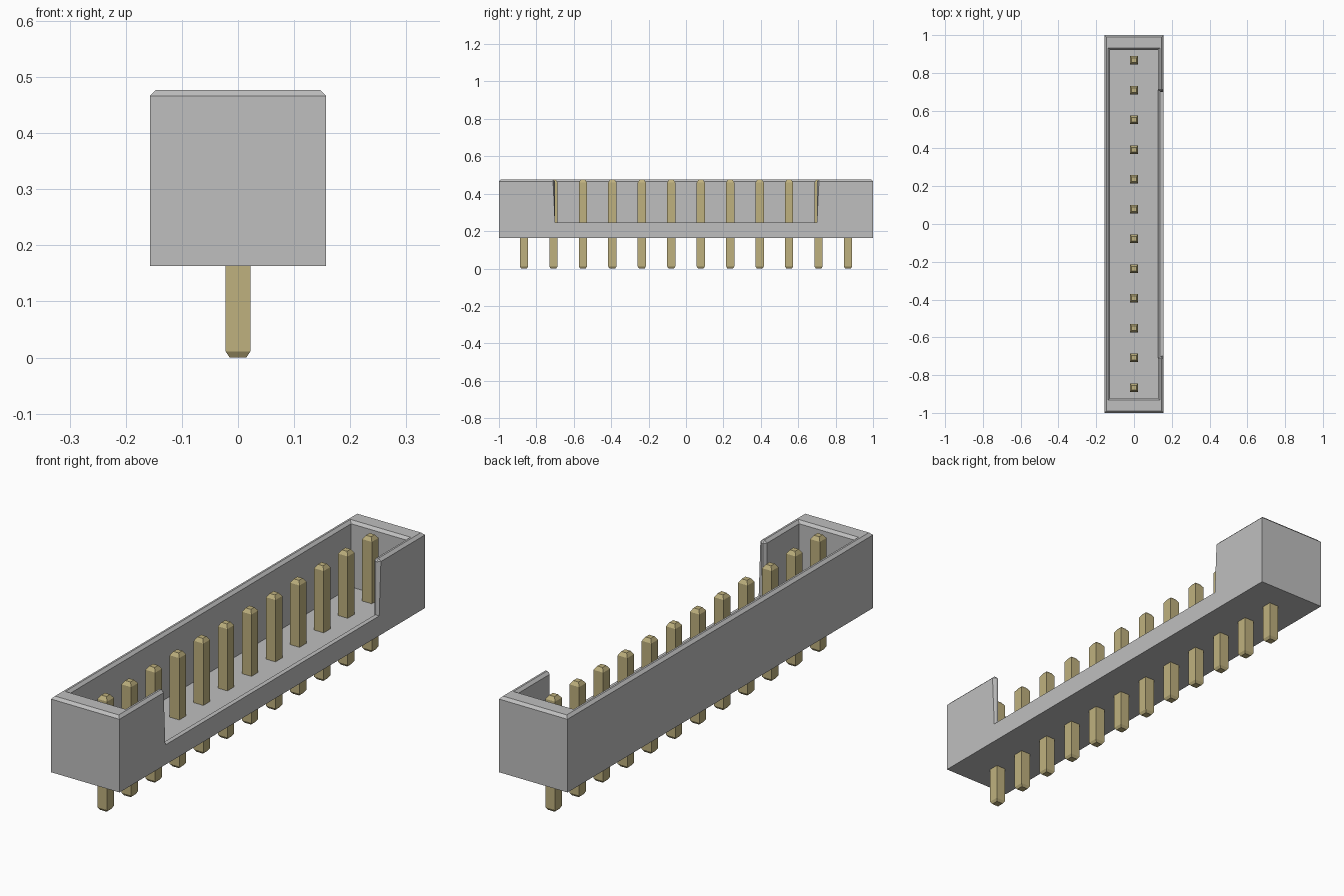
import bpy, bmesh
from mathutils import Matrix, Vector

cube = bpy.data.objects.get("Cube")
if cube:
    bpy.data.objects.remove(cube, do_unlink=True)


def material(name, rgb):
    m = bpy.data.materials.new(name)
    m.use_nodes = True
    m.diffuse_color = (*rgb, 1)
    m.node_tree.nodes["Principled BSDF"].inputs["Base Color"].default_value = (*rgb, 1)
    return m


GREY = material("light grey plastic", (0.52, 0.52, 0.52))
GOLD = material("pale gold metal", (0.52, 0.44, 0.21))

W, L = 0.157, 1.0               # housing half width and half length
BOTTOM, TOP = 0.163, 0.477
PX, PY, FLOOR = 0.127, 0.922, 0.204   # pocket half sizes and floor height
NOTCH, SILL = 0.70, 0.245       # side opening half length and sill height
EDGE = 0.011                    # chamfer size


def add_object(name, bm, mat):
    mesh = bpy.data.meshes.new(name)
    bm.to_mesh(mesh)
    bm.free()
    mesh.materials.append(mat)
    ob = bpy.data.objects.new(name, mesh)
    bpy.context.collection.objects.link(ob)
    return ob


def box(name, lo, hi, mat):
    lo, hi = Vector(lo), Vector(hi)
    bm = bmesh.new()
    bmesh.ops.create_cube(bm, size=1, matrix=Matrix.Translation((lo + hi) / 2)
                          @ Matrix.Diagonal((*(hi - lo), 1)))
    return add_object(name, bm, mat)


# Housing: a block with an open pocket and a notch through the +x wall
housing = box("housing", (-W, -L, BOTTOM), (W, L, TOP), GREY)
cutters = [box("pocket_cutter", (-PX, -PY, FLOOR), (PX, PY, 1), GREY),
           box("notch_cutter", (0.05, -NOTCH, SILL), (0.4, NOTCH, 1), GREY)]
for c in cutters:
    mod = housing.modifiers.new(c.name, 'BOOLEAN')
    mod.object, mod.operation, mod.solver = c, 'DIFFERENCE', 'EXACT'
bpy.context.view_layer.update()
cut = bpy.data.meshes.new_from_object(
    housing.evaluated_get(bpy.context.evaluated_depsgraph_get()))
housing.modifiers.clear()
housing.data = cut
for c in cutters:
    bpy.data.objects.remove(c, do_unlink=True)

# Chamfer the rim, the upright notch edges and the inner sill edge
bm = bmesh.new()
bm.from_mesh(cut)
bmesh.ops.dissolve_limit(bm, angle_limit=0.01, verts=bm.verts, edges=bm.edges)
picked = []
for e in bm.edges:
    a, b = e.verts[0].co, e.verts[1].co
    mid = (a + b) / 2
    rim = min(a.z, b.z) > TOP - 0.001
    upright = abs(a.z - b.z) > 0.1 and abs(abs(mid.y) - NOTCH) < 0.001
    sill = abs(mid.z - SILL) < 0.001 and abs(a.y - b.y) > 1 and mid.x < W - 0.01
    if e.is_convex and (rim or upright or sill):
        picked.append(e)
bmesh.ops.bevel(bm, geom=picked, offset=EDGE, offset_type='OFFSET', segments=1,
                affect='EDGES', profile=0.5, clamp_overlap=True)
bm.to_mesh(cut)
bm.free()

# Pins: square posts with tapered ends, given as (height, half width)
PROFILE = [(0.0, 0.015), (0.011, 0.022), (0.460, 0.022), (0.475, 0.012)]


def pin(name, y):
    bm = bmesh.new()
    rings = [[bm.verts.new((sx * r, y + sy * r, z))
              for sx, sy in ((-1, -1), (1, -1), (1, 1), (-1, 1))] for z, r in PROFILE]
    for low, high in zip(rings, rings[1:]):
        for i in range(4):
            j = (i + 1) % 4
            bm.faces.new((low[i], low[j], high[j], high[i]))
    bm.faces.new(rings[0][::-1])
    bm.faces.new(rings[-1])
    return add_object(name, bm, GOLD)


for i in range(12):
    pin(f"pin_{i + 1}", (i - 5.5) * 0.1575)
